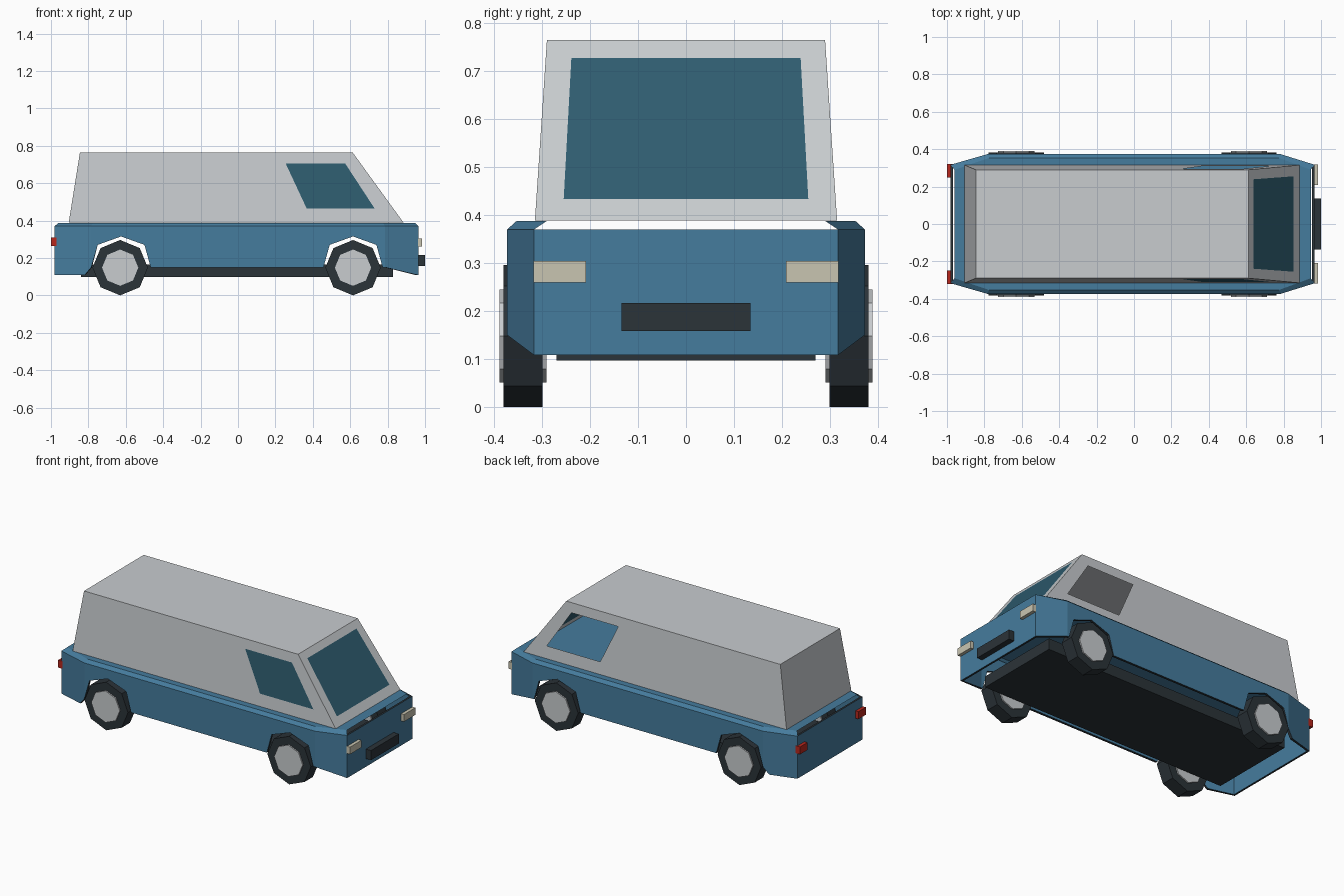
import bpy, bmesh, math
from mathutils import Vector

if "Cube" in bpy.data.objects:
    bpy.data.objects.remove(bpy.data.objects["Cube"])


def material(name, rgb):
    m = bpy.data.materials.new(name)
    m.diffuse_color = (*rgb, 1)
    m.use_nodes = True
    m.node_tree.nodes["Principled BSDF"].inputs["Base Color"].default_value = m.diffuse_color
    return m


BLUE = material("blue paint", (0.06, 0.2, 0.337))
GREY = material("light grey", (0.58, 0.605, 0.625))
GLASS = material("teal glass", (0.028, 0.109, 0.162))
DARK = material("dark rubber", (0.024, 0.033, 0.040))
CREAM = material("cream lamp", (0.584, 0.558, 0.44))
RED = material("red lamp", (0.48, 0.02, 0.012))


def finish(name, bm, mats):
    me = bpy.data.meshes.new(name)
    bm.to_mesh(me)
    bm.free()
    ob = bpy.data.objects.new(name, me)
    bpy.context.collection.objects.link(ob)
    for m in mats:
        me.materials.append(m)
    return ob


def poly(bm, pts, mat=0):
    f = bm.faces.new([bm.verts.new(p) for p in pts])
    f.material_index = mat
    return f


def weld(bm):
    bmesh.ops.remove_doubles(bm, verts=bm.verts, dist=1e-4)


def box(name, lo, hi, mat):
    bm = bmesh.new()
    bmesh.ops.create_cube(bm, size=1)
    for v in bm.verts:
        v.co = [lo[i] + (v.co[i] + 0.5) * (hi[i] - lo[i]) for i in range(3)]
    return finish(name, bm, [mat])


# Lower body plan: ends, corner break points and half widths
XR, XF, XB = -0.98, 0.965, 0.785
W, WE, ZT = 0.373, 0.317, 0.37


def half_width(x):
    if x < -XB:
        return W + (WE - W) * (-XB - x) / (-XB - XR)
    if x > XB:
        return W + (WE - W) * (x - XB) / (XF - XB)
    return W


def arch(cx):
    return [(cx - 0.158, 0.15), (cx - 0.125, 0.27), (cx, 0.315),
            (cx + 0.125, 0.27), (cx + 0.158, 0.15)]


# Body walls: side panels with wheel arches, angled corners, flat ends
rear_corner = [(XR, 0.108), (-0.82, 0.108), (-XB, 0.15), (-XB, ZT), (XR, ZT)]
middle = [(-XB, 0.15)] + arch(-0.625)[1:] + arch(0.615) + [(XB, 0.15), (XB, ZT), (-XB, ZT)]
front_corner = [(XB, 0.15), (XF, 0.108), (XF, ZT), (XB, ZT)]
bm = bmesh.new()
for s in (-1, 1):
    for outline in (rear_corner, middle, front_corner):
        pts = [(x, s * half_width(x), z) for x, z in outline]
        poly(bm, pts if s < 0 else pts[::-1])
for x, order in ((XR, -1), (XF, 1)):
    poly(bm, [(x, -WE, 0.108), (x, WE, 0.108), (x, WE, ZT), (x, -WE, ZT)][::order])
weld(bm)
walls = finish("body_walls", bm, [BLUE, DARK])
sol = walls.modifiers.new("thickness", "SOLIDIFY")
sol.thickness = 0.015
sol.offset = -1
sol.material_offset_rim = 1

# Deck with chamfered side rails, open along the two ends
low = [(XR, WE), (-XB, W), (XB, W), (XF, WE)]
top = [(XR + 0.02, 0.29), (-XB + 0.01, 0.353), (XB - 0.01, 0.353), (XF - 0.02, 0.29)]
ZD = 0.388
bm = bmesh.new()
poly(bm, [(x, -y, ZD) for x, y in top] + [(x, y, ZD) for x, y in top[::-1]])
for s in (-1, 1):
    for i in range(3):
        pts = [(*low[i], ZT), (*low[i + 1], ZT), (*top[i + 1], ZD), (*top[i], ZD)]
        pts = [(x, s * y, z) for x, y, z in pts]
        poly(bm, pts if s < 0 else pts[::-1])
weld(bm)
finish("body_deck", bm, [BLUE])

# Upper cabin: frames around the window openings, glass in windscreen and right side
ZC, ZR = 0.389, 0.765
B = {(e, s): Vector((x, s * 0.315, ZC)) for e, x in (("r", -0.905), ("f", 0.885)) for s in (-1, 1)}
T = {(e, s): Vector((x, s * 0.29, ZR)) for e, x in (("r", -0.845), ("f", 0.612)) for s in (-1, 1)}


def framed(bm, outer, inner, glass):
    for i in range(4):
        j = (i + 1) % 4
        poly(bm, [outer[i], outer[j], inner[j], inner[i]])
    if glass:
        poly(bm, inner, 1)


def on_side(x, z, s):
    return Vector((x, s * (0.315 - 0.025 * (z - ZC) / (ZR - ZC)), z))


def on_screen(y, z):
    return Vector((0.885 - 0.273 * (z - ZC) / (ZR - ZC), y, z))


bm = bmesh.new()
poly(bm, [T["r", -1], T["f", -1], T["f", 1], T["r", 1]])
poly(bm, [B["r", 1], B["r", -1], T["r", -1], T["r", 1]])
framed(bm, [B["f", -1], B["f", 1], T["f", 1], T["f", -1]],
       [on_screen(-0.255, 0.434), on_screen(0.255, 0.434),
        on_screen(0.239, 0.728), on_screen(-0.239, 0.728)], True)
window = [(0.367, 0.465), (0.73, 0.465), (0.573, 0.705), (0.255, 0.705)]
for s in (-1, 1):
    framed(bm, [B["r", s], B["f", s], T["f", s], T["r", s]][::-s],
           [on_side(x, z, s) for x, z in window][::-s], s < 0)
weld(bm)
finish("cabin", bm, [GREY, GLASS])

# Underbody tray
box("underbody", (-0.84, -0.27, 0.097), (0.83, 0.27, 0.165), DARK)


# Wheels: eight-sided tyres and hubs
def drum(name, x, y, r, width, mat):
    bm = bmesh.new()
    for sy in (-1, 1):
        ring = [(x + r * math.sin(a * math.pi / 4), y + sy * width / 2,
                 0.148 + r * math.cos(a * math.pi / 4)) for a in range(8)]
        poly(bm, ring)
    bm.verts.ensure_lookup_table()
    for i in range(8):
        j = (i + 1) % 8
        bm.faces.new([bm.verts[k] for k in (i, j, 8 + j, 8 + i)])
    bmesh.ops.recalc_face_normals(bm, faces=bm.faces)
    return finish(name, bm, [mat])


for end, x in (("rear", -0.63), ("front", 0.615)):
    for side, s in (("right", -1), ("left", 1)):
        drum(f"{end}_{side}_tyre", x, s * 0.34, 0.148, 0.082, DARK)
        drum(f"{end}_{side}_hub", x, s * 0.34, 0.097, 0.098, GREY)

# Lamps and front bumper plate
for side, s in (("right", -1), ("left", 1)):
    y0, y1 = sorted((s * 0.208, s * 0.318))
    box(f"{side}_headlamp", (0.955, y0, 0.26), (0.985, y1, 0.304), CREAM)
    y0, y1 = sorted((s * 0.248, s * 0.32))
    box(f"{side}_tail_lamp", (-1.0, y0, 0.264), (-0.97, y1, 0.31), RED)
box("front_bumper", (0.955, -0.135, 0.158), (1.0, 0.135, 0.217), DARK)
